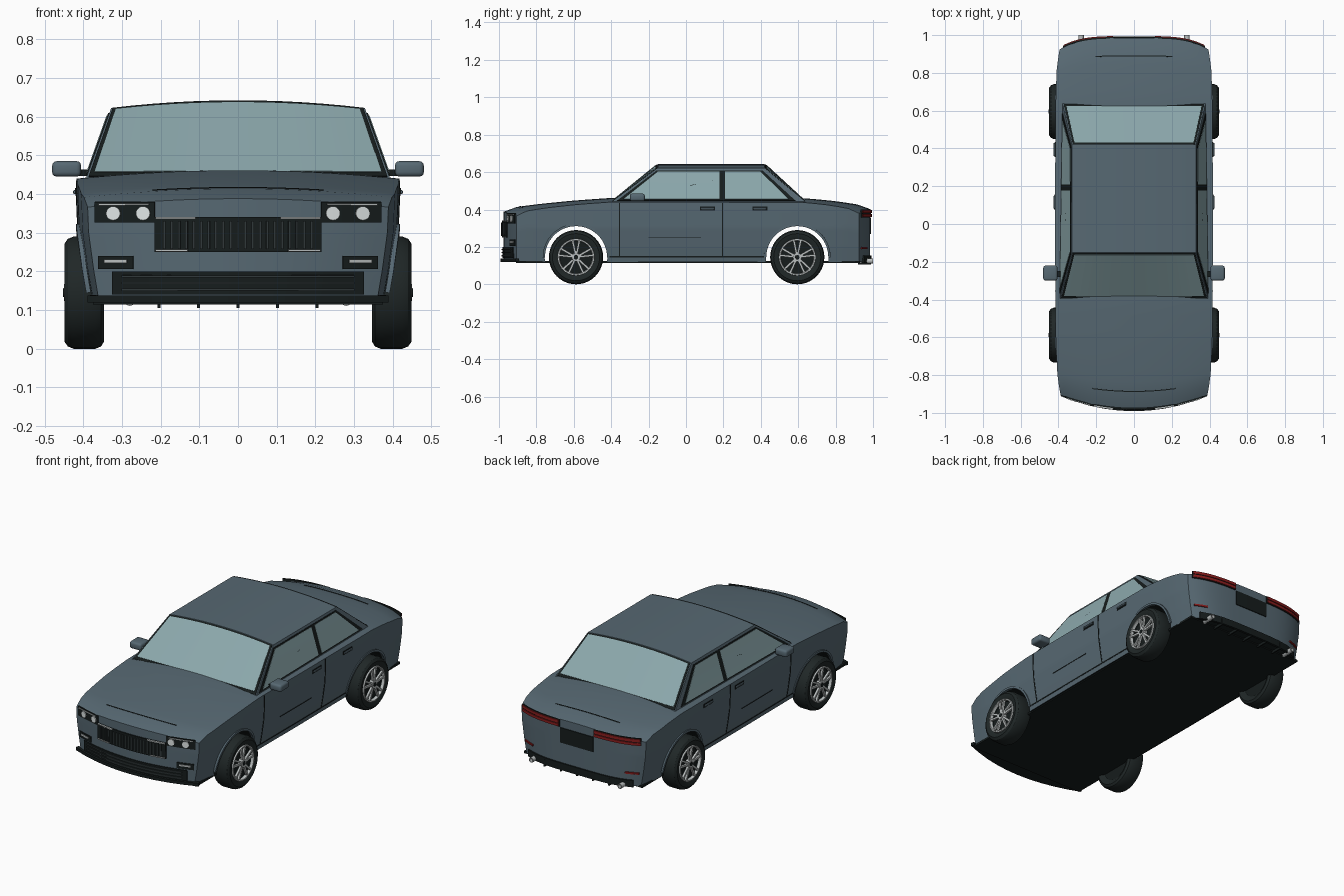
import bpy, bmesh, math
from mathutils import Matrix, Vector

cube = bpy.data.objects.get("Cube")
if cube:
    bpy.data.objects.remove(cube, do_unlink=True)
parts = []


def material(name, r, g, b):
    m = bpy.data.materials.new(name)
    m.use_nodes = True
    m.diffuse_color = (r, g, b, 1)
    m.node_tree.nodes["Principled BSDF"].inputs["Base Color"].default_value = (r, g, b, 1)
    return m


PAINT = material("slate paint", .095, .14, .17)
GLASS = material("pale glass", .26, .39, .41)
BLACK = material("black trim", .008, .012, .012)
RUBBER = material("tyre rubber", .014, .02, .02)
GREY = material("dark grey slats", .03, .04, .042)
SILVER = material("silver", .5, .53, .53)
LAMP = material("lamp white", .75, .8, .8)
RED = material("lamp red", .25, .012, .012)


def finish(name, bm, *mats):
    bmesh.ops.remove_doubles(bm, verts=bm.verts, dist=1e-5)
    bmesh.ops.recalc_face_normals(bm, faces=bm.faces)
    me = bpy.data.meshes.new(name)
    bm.to_mesh(me)
    bm.free()
    for m in mats:
        me.materials.append(m)
    ob = bpy.data.objects.new(name, me)
    bpy.context.collection.objects.link(ob)
    parts.append(ob)
    return ob


def lerp(a, b, t):
    return a + (b - a) * t


def table(pts, t):
    for (a, p), (b, q) in zip(pts, pts[1:]):
        if t <= b:
            return lerp(p, q, max(0, (t - a) / (b - a)))
    return pts[-1][1]


def surf(name, fn, mat, nu=1, nv=1, thick=.008):
    """Thin plate through the points fn(u, v)."""
    bm = bmesh.new()
    g = [[bm.verts.new(fn(i / nu, j / nv)) for j in range(nv + 1)] for i in range(nu + 1)]
    for i in range(nu):
        for j in range(nv):
            bm.faces.new((g[i][j], g[i + 1][j], g[i + 1][j + 1], g[i][j + 1]))
    bmesh.ops.dissolve_degenerate(bm, edges=bm.edges, dist=1e-6)
    ob = finish(name, bm, mat)
    mod = ob.modifiers.new("thickness", 'SOLIDIFY')
    mod.thickness, mod.offset = thick, 0
    return ob


def box(name, loc, size, mat, bevel=0, turn=Matrix()):
    bm = bmesh.new()
    bmesh.ops.create_cube(bm, size=1, matrix=turn @ Matrix.Translation(loc) @ Matrix.Diagonal((*size, 1)))
    ob = finish(name, bm, mat)
    if bevel:
        mod = ob.modifiers.new("round", 'BEVEL')
        mod.width, mod.segments = bevel, 3
    return ob


def lathe(name, profile, mat, origin, side=1, along_y=False):
    """Spin (distance along axis, radius) points about x or y."""
    bm = bmesh.new()
    vs = [bm.verts.new((a * side, 0, r)) for a, r in profile]
    es = [bm.edges.new(p) for p in zip(vs, vs[1:])]
    bmesh.ops.spin(bm, geom=vs + es, cent=(0, 0, 0), axis=(1, 0, 0), angle=math.tau, steps=40)
    for v in bm.verts:
        if along_y:
            v.co.x, v.co.y = v.co.y, v.co.x
        v.co += Vector(origin)
    return finish(name, bm, mat)


def block(name, fn, mats, cuts):
    """Gridded cube bent into shape by fn."""
    bm = bmesh.new()
    bmesh.ops.create_cube(bm, size=2)
    bmesh.ops.subdivide_edges(bm, edges=bm.edges, cuts=cuts, use_grid_fill=True)
    for v in bm.verts:
        v.co = fn(*v.co)
    bm.normal_update()
    for f in bm.faces:
        f.material_index = int(f.normal.z < -.9 and len(mats) > 1)
    return finish(name, bm, *mats)


# Body surface
FLOOR, NOSE, TAIL = .12, -.975, .985
WIDTH = [(-.975, .39), (-.85, .405), (-.6, .415), (0, .418), (.6, .416), (.85, .41), (.985, .395)]
TOP = [(-.975, .388), (-.93, .41), (-.8, .428), (-.6, .448), (-.4, .462),
       (.64, .46), (.8, .445), (.93, .425), (.985, .402)]
TAPER = [(.12, .92), (.2, .955), (.3, .99), (.4, 1)]


def side_x(y, z):
    return table(WIDTH, y) * table(TAPER, z)


def bow(q, s):
    return .07 * q * q if s < 0 else -.06 * q ** 4


def end_y(x, z, s):
    y = NOSE if s < 0 else TAIL
    return y + bow(x / side_x(y, z), s)


def body_point(u, v, h):
    ys = lerp(NOSE, TAIL, (v + 1) / 2)
    z = lerp(FLOOR, table(TOP, ys) - .022 * u * u, (h + 1) / 2)
    fade = max(0, (abs(ys) - .4) / .58) ** 2
    return Vector((u * side_x(ys, z), ys + bow(u, ys) * fade, z))


body = block("body", body_point, [PAINT, BLACK], 27)
AXLES = {"front": -.588, "rear": .595}
cutters = []
for name, y in AXLES.items():
    c = lathe(name + "_arch_cutter", [(-.6, 0), (-.6, .168), (.6, .168), (.6, 0)], BLACK, (0, y, .145))
    c.hide_render = True
    cutters.append(c)
    parts.remove(c)
    mod = body.modifiers.new("arch", 'BOOLEAN')
    mod.object, mod.solver, mod.material_mode = c, 'EXACT', 'TRANSFER'
box("floor", (0, .01, .12), (.75, 1.84, .012), BLACK)


# Cabin
def cab(u, v, h):
    hw = lerp(lerp(.395, .38, v), .328, h)
    return Vector((u * hw, lerp(lerp(-.405, -.15, h), lerp(.645, .42, h), v),
                   .435 + h * (.187 + .02 * (1 - u * u))))


block("cabin", lambda u, v, h: cab(u, (v + 1) / 2, (h + 1) / 2), [PAINT], 11)
for name, v in (("windshield", 0), ("rear_window", 1)):
    surf(name + "_seal", lambda a, b: cab(lerp(-.985, .985, a), v, lerp(.05, .99, b)), BLACK, 12, 1, .006)
    surf(name, lambda a, b: cab(lerp(-.955, .955, a), v, lerp(.1, .96, b)), GLASS, 12, 1, .01)


def cab_v(y, h):
    f, r = cab(0, 0, h).y, cab(0, 1, h).y
    return (y - f) / (r - f)


def strip(name, s, y0, y1, z0, z1, mat, thick=.004):
    surf(name, lambda a, b: (s * side_x(lerp(y0, y1, a), lerp(z0, z1, b)),
                             lerp(y0, y1, a), lerp(z0, z1, b)), mat, 6, 6, thick)


for s, tag in ((1, "left"), (-1, "right")):
    # Side windows with a black surround and centre pillar
    surf(tag + "_window_seal", lambda a, b: cab(s, lerp(.02, .955, a), lerp(.06, .93, b)), BLACK, 1, 1, .006)
    surf(tag + "_front_window", lambda a, b: cab(s, lerp(.045, cab_v(.178, lerp(.1, .89, b)), a),
                                                 lerp(.1, .89, b)), GLASS, 1, 6, .01)
    surf(tag + "_back_window", lambda a, b: cab(s, lerp(cab_v(.208, lerp(.1, .89, b)), .925, a),
                                                lerp(.1, .89, b)), GLASS, 1, 6, .01)
    # Door seams, handles and sill
    for y in (-.355, .195):
        strip(tag + "_door_seam", s, y - .003, y + .003, .15, .435, BLACK)
    strip(tag + "_door_crease", s, -.2, .08, .25, .254, BLACK)
    strip(tag + "_sill_seam", s, -.41, .42, .145, .151, BLACK)
    for y in (.115, .395):
        strip(tag + "_handle_recess", s, y - .04, y + .04, .395, .415, BLACK, .006)
        box(tag + "_handle", (s * .42, y, .405), (.012, .07, .01), PAINT, .003)
    # Mirrors
    box(tag + "_mirror", (s * .443, -.26, .465), (.075, .08, .04), PAINT, .012)
    box(tag + "_mirror_stalk", (s * .395, -.265, .455), (.04, .03, .016), BLACK)

    for name, y in AXLES.items():
        label = tag + "_" + name
        # Arch lip
        surf(label + "_arch_lip",
             lambda a, b: (s * side_x(y, .145 + .17 * math.sin(math.pi * a)),
                           y + lerp(.166, .178, b) * math.cos(math.pi * a),
                           .145 + lerp(.166, .178, b) * math.sin(math.pi * a)), PAINT, 28, 1, .012)
        # Wheel
        hub = (s * .397, y, .145)
        lathe(label + "_tyre", [(-.035, .095), (-.047, .112), (-.051, .126), (-.043, .139), (-.028, .145),
                                (.028, .145), (.043, .139), (.052, .126), (.05, .112), (.043, .096)],
              RUBBER, hub, s)
        lathe(label + "_wheel_dish", [(-.035, 0), (-.035, .097), (.043, .097), (.03, .088), (.03, 0)], BLACK, hub, s)
        lathe(label + "_rim", [(.038, .087), (.052, .09), (.052, .097), (.04, .099)], SILVER, hub, s)
        lathe(label + "_hub", [(.03, .024), (.053, .022), (.053, 0)], SILVER, hub, s)
        lathe(label + "_hub_cap", [(.05, .012), (.056, .011), (.056, 0)], BLACK, hub, s)
        for k in range(5):
            for lean in (-.2, .2):
                turn = Matrix.Translation(hub) @ Matrix.Rotation(math.tau * k / 5 + lean, 4, 'X')
                box(label + "_spoke", (s * .044, 0, .054), (.012, .011, .074), SILVER, 0, turn)


# Nose and tail plates that follow the bowed ends
def plate(name, s, x0, x1, z0, z1, mat, off=0, thick=.008):
    def fn(a, b):
        x, z = lerp(x0, x1, a), lerp(z0, z1, b)
        return x, end_y(x, z, s) + s * off, z
    return surf(name, fn, mat, 10, 2, thick)


plate("grille", -1, -.215, .215, .25, .34, BLACK, .004)
for k in range(21):
    x = -.19 + .019 * k
    plate("grille_bar", -1, x - .003, x + .003, .258, .33, GREY, .009)
plate("lower_intake", -1, -.325, .325, .14, .2, BLACK, .002)
for z in (.153, .17, .187):
    plate("intake_slat", -1, -.3, .3, z - .003, z + .003, GREY, .007)
plate("front_splitter", -1, -.385, .385, .12, .138, BLACK, .006, .02)
surf("hood_seam", lambda a, b: body_point(lerp(-.55, .55, a), lerp(-.912, -.907, b), 1), BLACK, 8, 1, .004)
surf("trunk_seam", lambda a, b: body_point(lerp(-.5, .5, a), lerp(.9, .905, b), 1), BLACK, 8, 1, .004)

for s, tag in ((1, "left"), (-1, "right")):
    plate(tag + "_headlight_panel", -1, s * .215, s * .37, .326, .38, BLACK, .001)
    plate(tag + "_headlight_trim", -1, s * .23, s * .36, .371, .375, SILVER, .005)
    for cx in (.245, .322):
        def disc(a, b):
            x, z = s * cx + .018 * b * math.cos(math.tau * a), .35 + .018 * b * math.sin(math.tau * a)
            return x, end_y(x, z, -1) - .006, z
        surf(tag + "_headlight", disc, LAMP, 20, 1)
    plate(tag + "_grille_top_trim", -1, s * .11, s * .212, .335, .34, SILVER, .009)
    plate(tag + "_grille_bottom_trim", -1, s * .13, s * .212, .251, .256, SILVER, .009)
    plate(tag + "_fog_panel", -1, s * .27, s * .36, .206, .24, BLACK, .001)
    plate(tag + "_fog_light", -1, s * .287, s * .345, .222, .231, SILVER, .005)
    # Tail lights, reflectors and exhausts
    plate(tag + "_tail_light_panel", 1, s * .108, s * .375, .358, .4, BLACK, .001)
    for z0, z1 in ((.361, .376), (.381, .397)):
        plate(tag + "_tail_light", 1, s * .112, s * .372, z0, z1, RED, .006)
    plate(tag + "_reflector", 1, s * .29, s * .36, .19, .2, RED, .002)
    lathe(tag + "_exhaust", [(-.06, .014), (.015, .014), (.015, .01), (-.01, .01), (-.01, 0)],
          SILVER, (s * .28, .985, .125), 1, True)

plate("plate_recess", 1, -.105, .105, .27, .355, BLACK, .001)
plate("diffuser", 1, -.33, .33, .115, .155, BLACK, .001, .014)
for k in range(-2, 3):
    box("diffuser_fin", (k * .102, .955, .125), (.007, .07, .04), BLACK)

# Apply modifiers and shade
bpy.ops.object.select_all(action='DESELECT')
for ob in parts:
    ob.select_set(True)
bpy.context.view_layer.objects.active = body
bpy.ops.object.convert(target='MESH')
bpy.ops.object.shade_smooth_by_angle(angle=math.radians(30))
for c in cutters:
    bpy.data.objects.remove(c, do_unlink=True)
